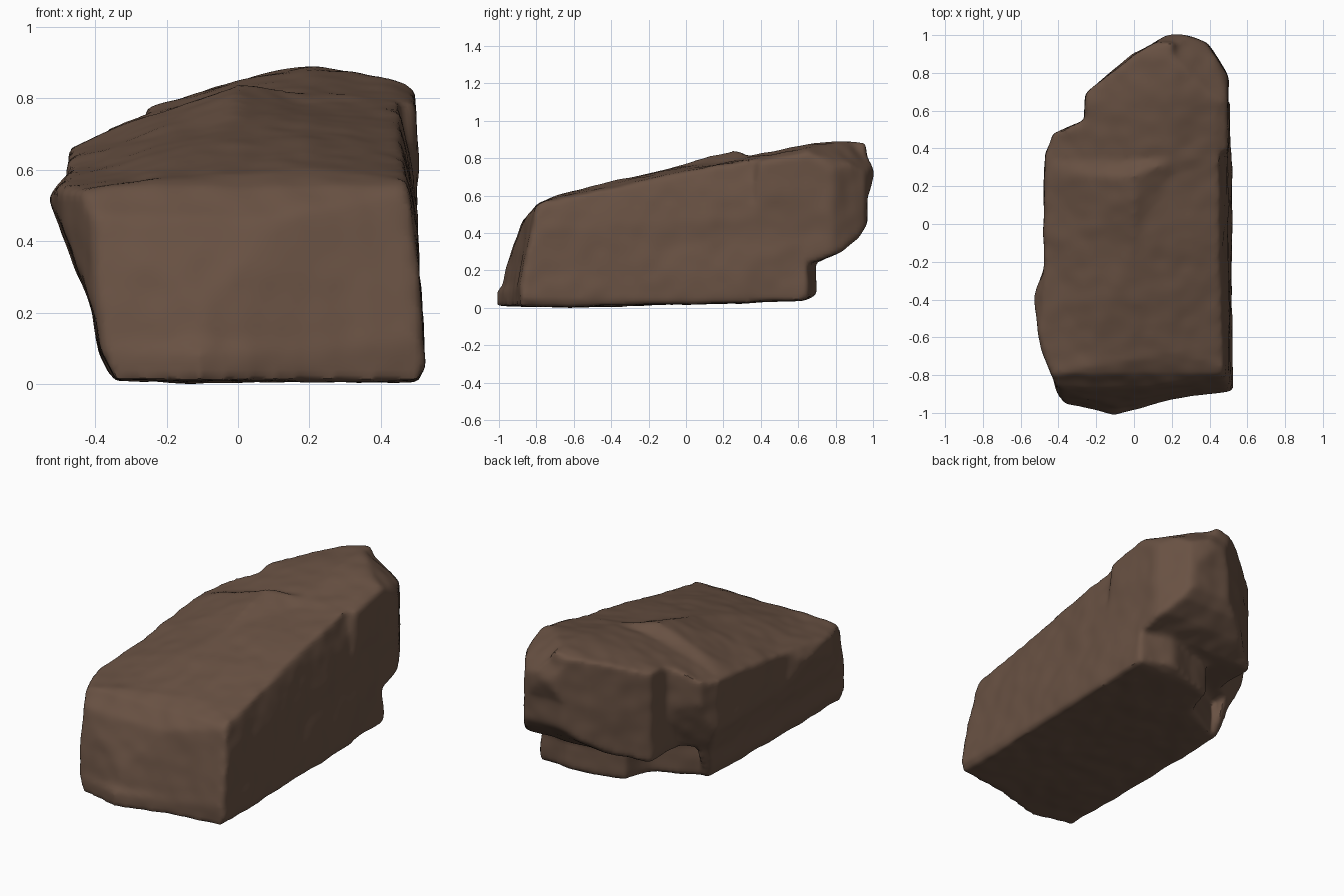
import bpy
import bmesh
from mathutils import Vector, noise

cube = bpy.data.objects.get("Cube")
if cube:
    bpy.data.objects.remove(cube, do_unlink=True)

stone = bpy.data.materials.new("brown stone")
stone.use_nodes = True
stone.diffuse_color = (0.14, 0.083, 0.056, 1)
stone.node_tree.nodes["Principled BSDF"].inputs["Base Color"].default_value = stone.diffuse_color


def add_object(name, bm):
    bmesh.ops.recalc_face_normals(bm, faces=bm.faces)
    mesh = bpy.data.meshes.new(name)
    bm.to_mesh(mesh)
    bm.free()
    obj = bpy.data.objects.new(name, mesh)
    bpy.context.collection.objects.link(obj)
    return obj


def extrude(bm, faces, offset):
    """Extrude faces into a closed solid and return the new vertices."""
    result = bmesh.ops.extrude_face_region(bm, geom=faces, use_keep_orig=True)
    verts = [g for g in result["geom"] if isinstance(g, bmesh.types.BMVert)]
    bmesh.ops.translate(bm, verts=verts, vec=offset)
    return verts


def prism(name, outline, place, sweep):
    """Solid made by sweeping an outline; place(a, b) puts its points in space."""
    bm = bmesh.new()
    face = bm.faces.new([bm.verts.new(place(a, b)) for a, b in outline])
    extrude(bm, [face], Vector(sweep))
    return add_object(name, bm)


def height_block(name, columns, rows):
    """Solid with an uneven top, given as heights over a coarse grid."""
    bm = bmesh.new()
    grid = [[bm.verts.new((x, y, z)) for x, z in zip(columns, heights)]
            for y, heights in rows]
    faces = []
    for near, far in zip(grid, grid[1:]):
        for i in range(len(columns) - 1):
            faces.append(bm.faces.new((near[i], near[i + 1], far[i + 1], far[i])))
    for v in extrude(bm, faces, Vector((0, 0, -1))):
        v.co.z = -0.2
    return add_object(name, bm)


# Uneven top: low along the left, a hump in the middle, a step behind it,
# and a worn corner at the back right
boulder = height_block("boulder", (-0.7, -0.48, -0.25, 0, 0.2, 0.44, 0.7), [
    (-1.2, (0.5, 0.53, 0.56, 0.57, 0.58, 0.56, 0.5)),
    (-0.7, (0.5, 0.55, 0.58, 0.6, 0.61, 0.59, 0.5)),
    (-0.1, (0.5, 0.62, 0.69, 0.75, 0.74, 0.72, 0.6)),
    (0.26, (0.5, 0.66, 0.76, 0.85, 0.79, 0.78, 0.7)),
    (0.34, (0.5, 0.66, 0.74, 0.8, 0.82, 0.8, 0.7)),
    (0.65, (0.5, 0.66, 0.78, 0.85, 0.88, 0.86, 0.75)),
    (0.88, (0.5, 0.66, 0.77, 0.86, 0.9, 0.77, 0.5)),
    (1.2, (0.5, 0.66, 0.75, 0.85, 0.86, 0.5, 0.3)),
])

# Side outline: sloping front, overhanging back
side_cutter = prism("side_cutter", [
    (-1.01, 0.012), (-1.01, 0.1), (-0.95, 0.26), (-0.87, 0.47), (-0.79, 0.56),
    (-0.67, 0.62), (-0.5, 1), (0.94, 1), (0.97, 0.82), (1.01, 0.73),
    (0.97, 0.6), (0.97, 0.45), (0.92, 0.38), (0.82, 0.3), (0.7, 0.25),
    (0.7, 0.08), (0.63, 0.045), (0, 0.025), (-0.6, 0.012),
], lambda a, b: (-1, a, b), (2, 0, 0))

# Plan outline: back block set in on the left
plan_cutter = prism("plan_cutter", [
    (0.525, -0.88), (0.2, -0.93), (-0.1, -1.01), (-0.38, -0.95), (-0.43, -0.82),
    (-0.5, -0.64), (-0.53, -0.4), (-0.48, -0.25), (-0.47, 0.37), (-0.43, 0.48),
    (-0.26, 0.55), (-0.26, 0.69), (0, 0.9), (0.21, 1.02), (0.39, 0.96),
    (0.5, 0.78), (0.515, 0.2),
], lambda a, b: (a, b, -1), (0, 0, 3))

# Front outline: undercut left wall, nearly upright right wall
front_cutter = prism("front_cutter", [
    (-0.34, 0), (-0.39, 0.1), (-0.4, 0.2), (-0.53, 0.53), (-0.48, 0.58),
    (-0.47, 1), (0.505, 1), (0.5, 0.75), (0.5, 0.4), (0.525, 0.05),
    (0.5, 0.01), (0.25, 0),
], lambda a, b: (a, -2, b), (0, 4, 0))

# Front face leaning back a little across its width
lean_cutter = prism("lean_cutter", [
    (0.7, -0.86), (0.2, -0.93), (-0.1, -0.99), (-0.38, -0.95), (-0.7, -0.8),
    (-0.7, -2), (0.7, -2),
], lambda a, b: (a, b, 0.1), (0, 0.2, 1))

# Right wall leaning in toward the top, except at the back
wall_cutter = prism("wall_cutter", [
    (0.53, 0.08), (0.495, 0.4), (0.435, 0.76), (0.42, 1.1), (0.8, 1.1), (0.8, 0.08),
], lambda a, b: (a, -2, b), (0.02, 2.38, 0))

# Hollow under the overhang, reaching deeper toward the left
ledge_cutter = prism("ledge_cutter", [
    (0.7, 0.6), (0.5, 0.65), (0.3, 0.7), (-0.02, 0.6), (-0.07, 0.43),
    (-0.33, 0.29), (-0.33, 1.2), (0.7, 1.2),
], lambda a, b: (a, b, -0.1), (0, 0, 0.35))

# Sloping scoop below the left shoulder
scoop_cutter = prism("scoop_cutter", [
    (-0.26, 0.31), (-0.36, 0.25), (-0.8, 0.03), (-0.8, 0.9), (-0.26, 0.9),
], lambda a, b: (a, b, -0.05), (0, 0.35, 0.8))

# Carve the block, then remesh and soften it
keep = [side_cutter, plan_cutter, front_cutter]
remove = [lean_cutter, wall_cutter, ledge_cutter, scoop_cutter]
for cutter in keep + remove:
    cutter.hide_render = True
    carve = boulder.modifiers.new(cutter.name, "BOOLEAN")
    carve.operation = "INTERSECT" if cutter in keep else "DIFFERENCE"
    carve.solver = "EXACT"
    carve.object = cutter
remesh = boulder.modifiers.new("remesh", "REMESH")
remesh.mode = "VOXEL"
remesh.voxel_size = 0.018
soften = boulder.modifiers.new("soften", "SMOOTH")
soften.factor = 0.5
soften.iterations = 6

graph = bpy.context.evaluated_depsgraph_get()
carved = bpy.data.meshes.new_from_object(boulder.evaluated_get(graph))
boulder.modifiers.clear()
boulder.data = carved
for cutter in keep + remove:
    bpy.data.objects.remove(cutter, do_unlink=True)

# Worn, chipped surface
normals = [v.normal.copy() for v in carved.vertices]
for v, normal in zip(carved.vertices, normals):
    broad = noise.noise(v.co * 4)
    chips = noise.noise(v.co * 11)
    v.co += normal * (0.008 * broad + 0.005 * chips)

# Rest the boulder on the ground
ground = min(v.co.z for v in carved.vertices)
for v in carved.vertices:
    v.co.z -= ground

carved.materials.clear()
carved.materials.append(stone)
bpy.context.view_layer.objects.active = boulder
boulder.select_set(True)
bpy.ops.object.shade_smooth_by_angle(angle=0.7)
